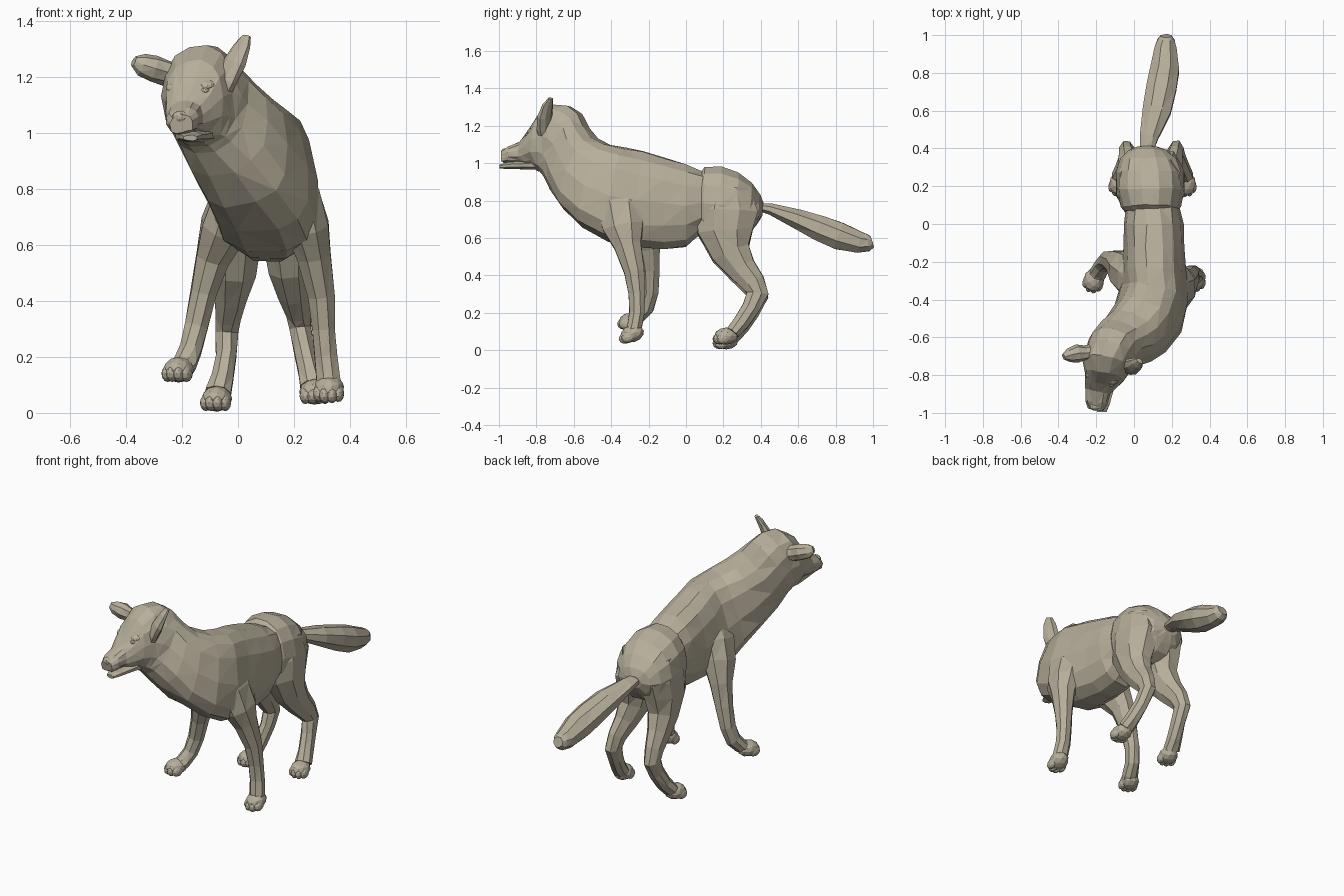
import bpy, bmesh, math, random
from mathutils import Vector as V, Matrix

random.seed(4)
coat = bpy.data.materials.new("tan_coat")
coat.diffuse_color = (0.47, 0.425, 0.325, 1)


def loft(name, rings, sides=12, jitter=0.003, power=1.0):
    """Skin rings of (centre, half-axis u, half-axis v, pear) into a closed flat-faced mesh."""
    bm = bmesh.new()
    loops = []
    for c, u, v, pear in rings:
        loop = []
        for i in range(sides):
            a = 2 * math.pi * (i + (0.5 if sides < 10 else 0)) / sides
            p = power - pear  # pear-shaped sections are wider and boxier below
            ca, sa = (math.copysign(abs(w) ** p, w) for w in (math.cos(a), math.sin(a)))
            j = V([random.uniform(-jitter, jitter) for _ in range(3)])
            loop.append(bm.verts.new(c + u * ca * (1 - pear * sa) + v * sa + j))
        loops.append(loop)
    for p, q in zip(loops, loops[1:]):
        for i in range(sides):
            k = (i + 1) % sides
            bm.faces.new((p[i], p[k], q[k], q[i]))
    bm.faces.new(loops[0][::-1])
    bm.faces.new(loops[-1])
    return finish(name, bm)


def finish(name, bm):
    bmesh.ops.triangulate(bm, faces=[f for f in bm.faces if len(f.verts) == 4])
    bmesh.ops.recalc_face_normals(bm, faces=bm.faces)
    me = bpy.data.meshes.new(name)
    bm.to_mesh(me)
    bm.free()
    me.materials.append(coat)
    ob = bpy.data.objects.new(name, me)
    bpy.context.collection.objects.link(ob)
    return ob


def slab(name, rows, sides=12, power=0.9):
    """Rows: top xyz, bottom xyz, half width, yaw in degrees, optional pear amount."""
    rings = []
    for tx, ty, tz, bx, by, bz, hw, yaw, *pear in rows:
        t, b, a = V((tx, ty, tz)), V((bx, by, bz)), math.radians(yaw)
        v = (t - b) / 2
        u = V((math.cos(a), -math.sin(a), 0))
        u = (u - u.project(v)).normalized() * hw
        rings.append(((t + b) / 2, u, v, pear[0] if pear else 0))
    return loft(name, rings, sides, 0.004, power)


def tube(name, rows, ref=(1, 0, 0), sides=8, jitter=0.002):
    """Rows: centre xyz, half size along ref, half size across it."""
    pts = [V(r[:3]) for r in rows]
    rings = []
    for i, r in enumerate(rows):
        t = (pts[min(i + 1, len(pts) - 1)] - pts[max(i - 1, 0)]).normalized()
        u = V(ref) - V(ref).project(t)
        u.normalize()
        rings.append((pts[i], u * r[3] * 1.07, t.cross(u) * r[4] * 1.07, 0))
    return loft(name, rings, sides, jitter)


def blob(name, pos, size, yaw=0, tilt=0):
    bm = bmesh.new()
    bmesh.ops.create_icosphere(bm, subdivisions=2, radius=1)
    m = (Matrix.Translation(pos) @ Matrix.Rotation(math.radians(-yaw), 4, 'Z')
         @ Matrix.Rotation(math.radians(tilt), 4, 'X') @ Matrix.Diagonal((*size, 1)))
    bmesh.ops.transform(bm, matrix=m, verts=bm.verts)
    return finish(name, bm)


def paw(name, x, y, z, yaw, tilt=0):
    """Paw pad with four toes, centred on x, y with its sole at z."""
    a, s = math.radians(yaw), math.tan(math.radians(tilt))
    f, r = V((-math.sin(a), -math.cos(a), -s)), V((math.cos(a), -math.sin(a), 0))
    c = V((x, y, z + 0.042))
    blob(name + "_pad", c + V((0, 0, .004)), (0.055, 0.065, 0.046), yaw, tilt)
    for i, (side, fwd) in enumerate(((-0.035, 0.02), (-0.013, 0.036), (0.013, 0.036), (0.035, 0.02))):
        blob(f"{name}_toe_{i + 1}", c + r * side + f * fwd - V((0, 0, 0.01)),
             (0.021, 0.036, 0.03), yaw, tilt)


# Torso, neck, head and upper muzzle in one skin, turning towards -x
slab("torso_neck_and_head", [
    (.10, .09, .96, .10, .08, .62, .145, 0),
    (.105, 0, 1.0, .105, 0, .55, .158, 0),
    (.107, -.12, 1.035, .107, -.12, .535, .16, 0, .05),
    (.11, -.23, 1.065, .105, -.28, .55, .168, 4, .14),
    (.12, -.33, 1.085, .10, -.40, .575, .178, 14, .22),
    (.09, -.42, 1.10, .07, -.52, .65, .183, 25, .22),
    (.03, -.49, 1.14, .01, -.63, .74, .177, 30, .15),
    (-.03, -.53, 1.19, -.06, -.71, .85, .166, 28, .06),
    (-.08, -.565, 1.265, -.12, -.755, .925, .147, 22),
    (-.11, -.62, 1.305, -.135, -.775, .945, .138, 18),
    (-.145, -.70, 1.315, -.145, -.79, .955, .13, 14),
    (-.16, -.785, 1.262, -.155, -.825, .985, .108, 12),
    (-.18, -.845, 1.17, -.17, -.86, .99, .084, 11),
    (-.20, -.885, 1.117, -.18, -.89, .995, .066, 10),
    (-.207, -.945, 1.09, -.187, -.945, .995, .06, 10),
    (-.21, -.985, 1.062, -.193, -.98, 1.0, .043, 10)], 14)

# Rump, meeting the torso at a crease
slab("rump", [
    (.09, .075, .95, .09, .05, .64, .14, 0),
    (.088, .10, .985, .088, .09, .59, .162, 0),
    (.085, .19, .985, .085, .18, .57, .178, 0),
    (.083, .28, .952, .083, .27, .58, .178, 0),
    (.08, .35, .895, .08, .34, .62, .15, 0),
    (.075, .395, .83, .075, .38, .67, .105, 0),
    (.07, .415, .79, .07, .405, .72, .05, 0)], 14)

# Tail
tube("tail", [
    (.068, .39, .765, .036, .022), (.08, .46, .752, .05, .03), (.12, .60, .70, .075, .054),
    (.145, .72, .65, .08, .068), (.163, .82, .61, .077, .073), (.167, .93, .575, .06, .056),
    (.17, .975, .573, .046, .045), (.17, .997, .58, .03, .03)])

# Lower jaw, nose and brows with eyes
tube("lower_jaw", [(-.15, -.77, .993, .075, .03), (-.16, -.86, .988, .055, .022),
                   (-.168, -.95, .986, .042, .018), (-.171, -.995, .982, .024, .01)])
blob("nose", (-.206, -.966, 1.056), (.03, .023, .024), 10, 20)
for label, x, y, z in (("right", -.228, -.818, 1.14), ("left", -.118, -.845, 1.15)):
    blob(label + "_eye", (x, y, z), (.016, .016, .012), 10)
    blob(label + "_brow", (x + .003, y + .022, z + .022), (.034, .03, .018), 10, 25)

# Ears: flattened leaf shapes
tube("right_ear", [(-.20, -.67, 1.205, .035, .035), (-.255, -.68, 1.213, .044, .034),
                   (-.30, -.685, 1.23, .046, .044), (-.345, -.695, 1.242, .038, .034),
                   (-.372, -.705, 1.255, .018, .015)], ref=(0, -.4, 1))
tube("left_ear", [(-.07, -.745, 1.13, .038, .03), (-.042, -.757, 1.19, .046, .028),
                  (-.012, -.755, 1.25, .046, .026), (.013, -.74, 1.31, .036, .018),
                  (.03, -.725, 1.345, .018, .01)], ref=(1, -.9, 0))

# Front legs with the shoulder mass
tube("right_front_leg", [
    (.03, -.31, .88, .05, .08), (-.01, -.29, .77, .08, .125), (-.05, -.25, .66, .083, .11),
    (-.092, -.21, .55, .06, .07), (-.122, -.195, .43, .047, .053), (-.148, -.192, .31, .041, .046),
    (-.168, -.215, .225, .039, .043), (-.19, -.26, .175, .042, .038), (-.205, -.29, .155, .042, .034)])
paw("right_front_paw", -.212, -.295, .108, 16)
tube("left_front_leg", [
    (.18, -.35, .90, .05, .09), (.222, -.355, .78, .07, .125), (.248, -.335, .66, .077, .11),
    (.272, -.312, .56, .061, .073), (.298, -.277, .42, .047, .054), (.306, -.263, .30, .042, .044),
    (.314, -.262, .20, .041, .041), (.322, -.275, .125, .044, .04), (.325, -.285, .09, .044, .035)])
paw("left_front_paw", .325, -.288, .042, 4, 15)

# Hind legs: thigh, hock and foot share one side profile, shifted per side
profile = [(.22, .86, .085, .12), (.22, .74, .095, .165), (.21, .63, .092, .15),
           (.24, .51, .076, .103), (.30, .42, .058, .078), (.358, .345, .045, .064),
           (.383, .285, .04, .057), (.345, .205, .037, .048), (.295, .125, .04, .043),
           (.25, .07, .047, .038)]
for label, xs, dz, yaw, px in (
        ("right", (.01, 0, -.005, -.012, -.025, -.036, -.04, -.042, -.055, -.07), 0, 12, -.076),
        ("left", (.16, .172, .177, .185, .20, .215, .222, .235, .255, .268), .025, -8, .273)):
    tube(label + "_hind_leg", [(x, y, z + dz * (1 - z), a, b)
                               for x, (y, z, a, b) in zip(xs, profile)])
    paw(label + "_hind_paw", px, .215, .004 + dz, yaw)
